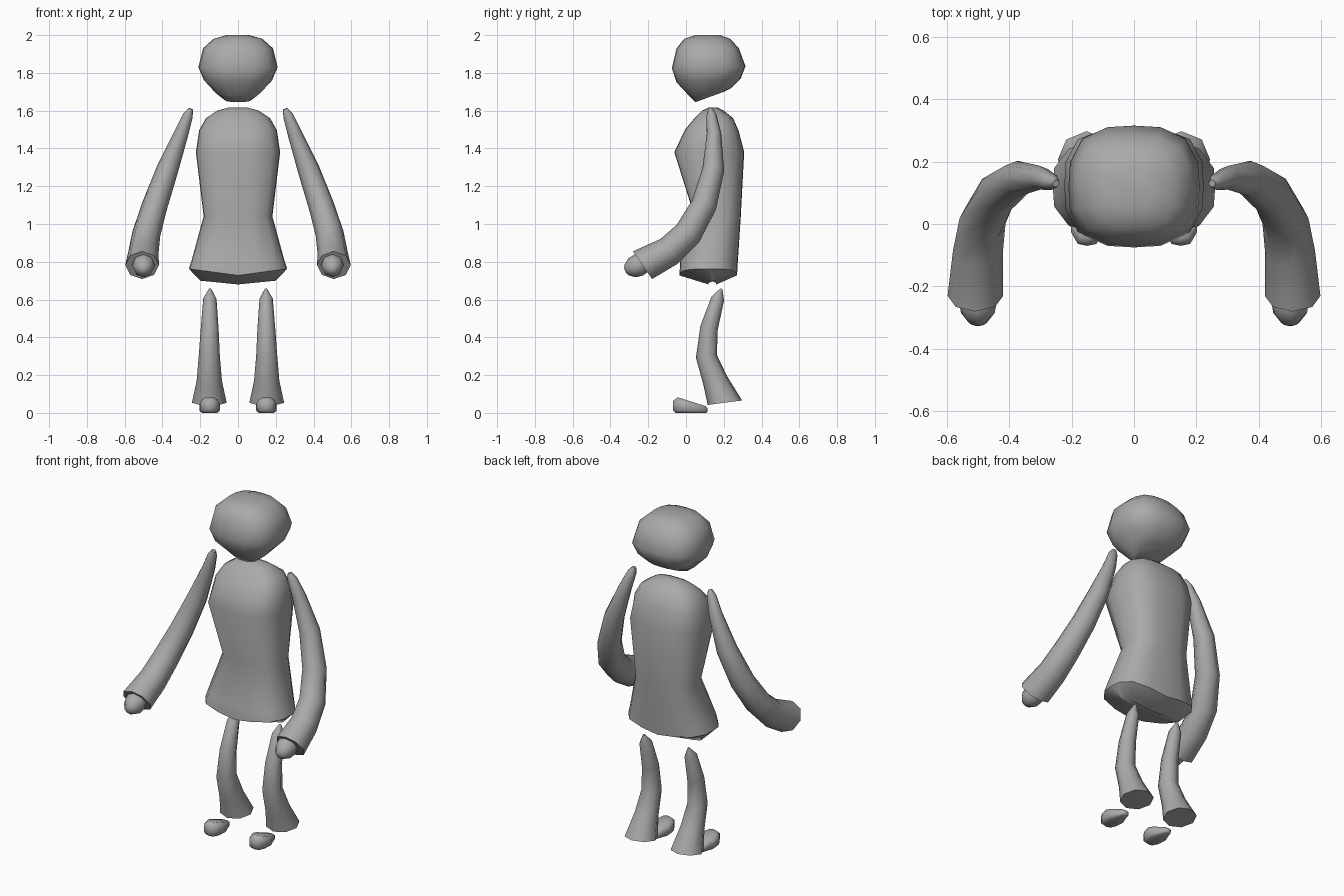
import bpy, bmesh
from math import cos, sin, tau
from mathutils import Vector

cube = bpy.data.objects.get("Cube")
if cube:
    bpy.data.objects.remove(cube)

grey = bpy.data.materials.new("plain grey")
grey.use_nodes = True
COLOUR = (0.4, 0.4, 0.4, 1)
grey.diffuse_color = COLOUR
grey.node_tree.nodes["Principled BSDF"].inputs["Base Color"].default_value = COLOUR


def skin(name, rings, angle):
    """Join rings of points into a closed, smooth-shaded tube."""
    bm = bmesh.new()
    loops = [[bm.verts.new(p) for p in ring] for ring in rings]
    n = len(loops[0])
    for a, b in zip(loops, loops[1:]):
        for i in range(n):
            j = (i + 1) % n
            bm.faces.new((a[i], a[j], b[j], b[i]))
    bm.faces.new(loops[0])
    bm.faces.new(loops[-1])
    bmesh.ops.recalc_face_normals(bm, faces=bm.faces)
    mesh = bpy.data.meshes.new(name)
    bm.to_mesh(mesh)
    bm.free()
    mesh.materials.append(grey)
    ob = bpy.data.objects.new(name, mesh)
    bpy.context.collection.objects.link(ob)
    bpy.ops.object.select_all(action='DESELECT')
    ob.select_set(True)
    bpy.context.view_layer.objects.active = ob
    bpy.ops.object.shade_smooth_by_angle(angle=angle)
    return ob


def stacked(name, rows, power, sides=16, angle=0.8):
    """Rounded-square sections: z front, z back, half width, y front, y back, side lift."""
    rings = []
    for z0, z1, hw, y0, y1, lift in rows:
        ring = []
        for i in range(sides):
            c, s = cos(tau * i / sides), sin(tau * i / sides)
            k = (abs(c) ** power + abs(s) ** power) ** (-1 / power)
            u, v = c * k, s * k
            t = (v + 1) / 2
            ring.append((u * hw, y0 + (y1 - y0) * t, z0 + (z1 - z0) * t + lift * abs(u)))
        rings.append(ring)
    return skin(name, rings, angle)


def limb(name, path, side, end=None, sides=8, angle=0.8):
    """Tapered tube along (x, y, z, radius); end overrides the last direction."""
    pts = [Vector((p[0] * side, p[1], p[2])) for p in path]
    rings = []
    for i, p in enumerate(pts):
        d = (pts[min(i + 1, len(pts) - 1)] - pts[max(i - 1, 0)]).normalized()
        if end and i == len(pts) - 1:
            d = Vector(end).normalized()
        across = (Vector((1, 0, 0)) - d * d.x).normalized()
        other = d.cross(across)
        rings.append([p + path[i][3] * (across * cos(tau * k / sides) + other * sin(tau * k / sides))
                      for k in range(sides)])
    return skin(name, rings, angle)


# Head, tilted underneath towards the chin
stacked("head", [
    (1.645, 1.70, 0.08, 0.05, 0.20, 0),
    (1.68, 1.72, 0.12, 0.015, 0.24, 0),
    (1.75, 1.77, 0.18, -0.05, 0.29, 0),
    (1.825, 1.835, 0.21, -0.075, 0.315, 0),
    (1.93, 1.93, 0.185, -0.05, 0.28, 0),
    (1.98, 1.98, 0.13, -0.01, 0.235, 0),
    (2.0, 2.0, 0.06, 0.05, 0.18, 0)], 2.9, angle=1.2)

# Torso with flared hem and a ridged underside
stacked("torso", [
    (0.68, 0.68, 0.20, 0.12, 0.16, 0.02),
    (0.728, 0.728, 0.26, -0.035, 0.27, 0.035),
    (0.81, 0.81, 0.245, -0.03, 0.275, 0),
    (1.04, 1.04, 0.182, 0.045, 0.29, 0),
    (1.38, 1.38, 0.223, -0.062, 0.308, 0),
    (1.50, 1.49, 0.206, -0.005, 0.28, 0),
    (1.56, 1.56, 0.17, 0.045, 0.25, 0),
    (1.60, 1.60, 0.11, 0.085, 0.20, 0),
    (1.617, 1.617, 0.05, 0.12, 0.165, 0)], 3.2, angle=0.75)

for side, label in ((1, "left"), (-1, "right")):
    # Sleeve curving down and forward
    limb(label + "_arm", [
        (0.25, 0.13, 1.61, 0.012), (0.265, 0.135, 1.575, 0.027),
        (0.30, 0.148, 1.48, 0.038), (0.373, 0.145, 1.29, 0.058),
        (0.44, 0.095, 1.10, 0.068), (0.485, 0.01, 0.95, 0.075),
        (0.50, -0.09, 0.855, 0.08), (0.508, -0.23, 0.782, 0.089)],
        side, end=(0, -0.8, -0.55))
    # Rounded hand poking out of the sleeve
    limb(label + "_hand", [
        (0.5, -0.20, 0.80, 0.045), (0.5, -0.25, 0.783, 0.06),
        (0.5, -0.285, 0.768, 0.054), (0.5, -0.315, 0.757, 0.03),
        (0.5, -0.323, 0.754, 0.012)], side, angle=1.2)
    # Bent leg with flared trouser end
    limb(label + "_leg", [
        (0.148, 0.187, 0.657, 0.006), (0.149, 0.168, 0.605, 0.035),
        (0.15, 0.122, 0.45, 0.047), (0.152, 0.108, 0.30, 0.056),
        (0.152, 0.155, 0.17, 0.067), (0.152, 0.206, 0.054, 0.092)],
        side, end=(0, 0.13, -1))
    # Wedge-like foot, tallest at the toe
    foot = stacked(label + "_foot", [
        (0.005, 0.005, 0.04, -0.055, 0.105, 0),
        (0.02, 0.01, 0.053, -0.07, 0.115, 0),
        (0.065, 0.03, 0.055, -0.07, 0.115, 0),
        (0.088, 0.042, 0.042, -0.045, 0.10, 0)], 2.8, sides=12, angle=1.2)
    for v in foot.data.vertices:
        if v.co.y > 0.05:
            v.co.x *= 0.65
        v.co.x += 0.15 * side
        v.co.z -= 0.005
